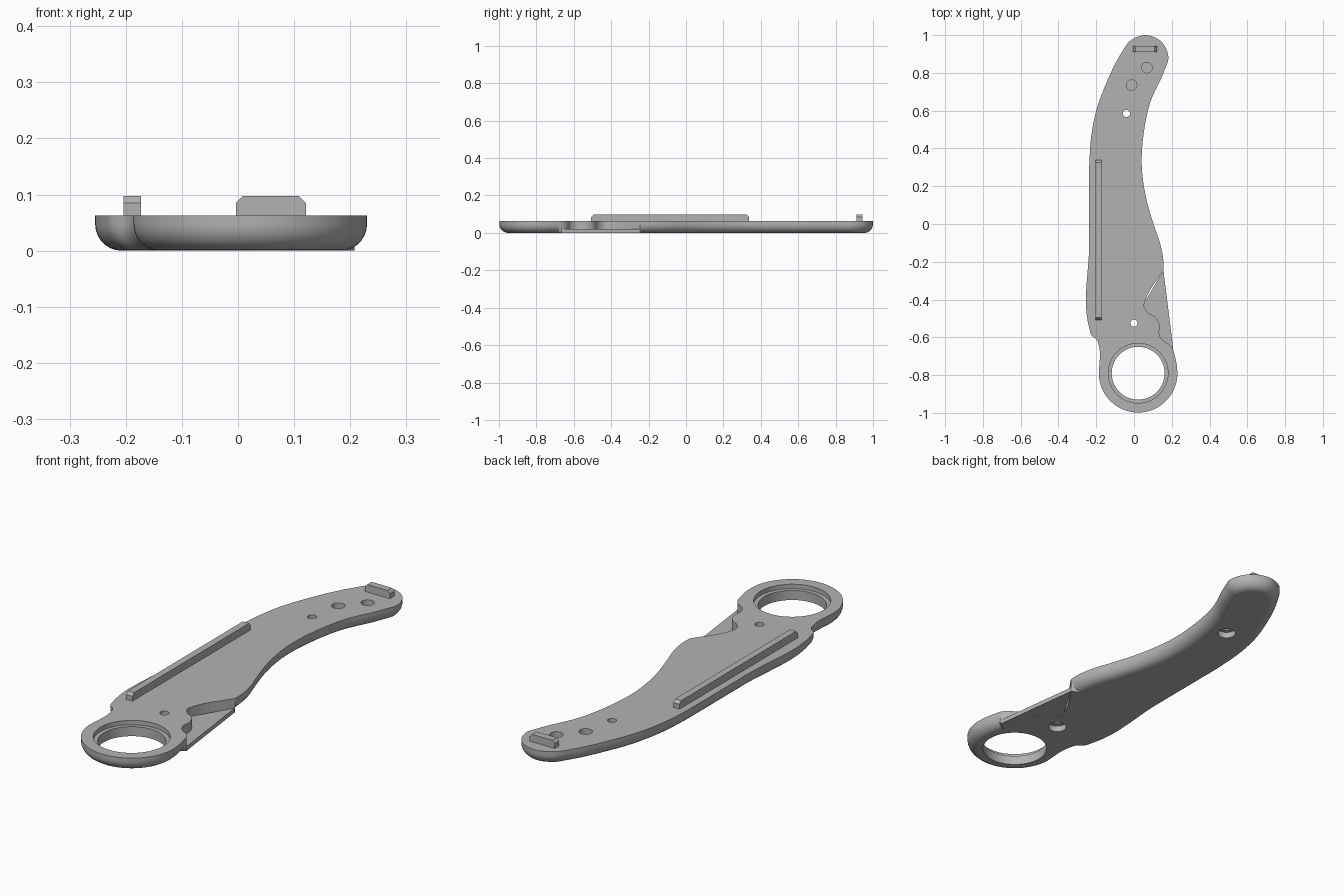
import bpy, bmesh, math
from mathutils import Vector

if "Cube" in bpy.data.objects:
    bpy.data.objects.remove(bpy.data.objects["Cube"], do_unlink=True)

TOP, FILLET, STEPS = 0.063, 0.047, 7
RING = Vector((0.022, -0.79))

grey = bpy.data.materials.new("plain grey")
grey.use_nodes = True
grey.diffuse_color = (0.45, 0.45, 0.45, 1)
grey.node_tree.nodes["Principled BSDF"].inputs["Base Color"].default_value = (0.45, 0.45, 0.45, 1)


def make_object(name, bm):
    bmesh.ops.recalc_face_normals(bm, faces=bm.faces)
    mesh = bpy.data.meshes.new(name)
    bm.to_mesh(mesh)
    bm.free()
    obj = bpy.data.objects.new(name, mesh)
    bpy.context.collection.objects.link(obj)
    mesh.materials.append(grey)
    return obj


def activate(obj):
    bpy.ops.object.select_all(action='DESELECT')
    obj.select_set(True)
    bpy.context.view_layer.objects.active = obj


def loft(name, rings):
    """Closed solid through a stack of matching point loops."""
    bm = bmesh.new()
    loops = [[bm.verts.new(p) for p in ring] for ring in rings]
    n = len(loops[0])
    for a, b in zip(loops, loops[1:]):
        for i in range(n):
            j = (i + 1) % n
            bm.faces.new((a[i], a[j], b[j], b[i]))
    bm.faces.new(loops[0])
    bm.faces.new(loops[-1])
    return make_object(name, bm)


def prism(name, pts, z0, z1):
    return loft(name, [[(x, y, z) for x, y in pts] for z in (z0, z1)])


def spline(pts, spacing=0.012):
    """Smooth open curve through the points, evenly sampled."""
    p = [Vector(q) for q in pts]
    p = [p[0] * 2 - p[1]] + p + [p[-1] * 2 - p[-2]]
    out = []
    for a, b, c, d in zip(p, p[1:], p[2:], p[3:]):
        n = max(2, round((c - b).length / spacing))
        # tangents follow chord lengths so uneven spacing does not bulge
        la, lb, lc = (b - a).length, (c - b).length, (d - c).length
        m1 = ((b - a) / la * lb + (c - b) / lb * la) / (la + lb) * lb
        m2 = ((c - b) / lb * lc + (d - c) / lc * lb) / (lb + lc) * lb
        for k in range(n):
            t = k / n
            out.append(b * (2*t**3 - 3*t**2 + 1) + m1 * (t**3 - 2*t**2 + t)
                       + c * (3*t**2 - 2*t**3) + m2 * (t**3 - t**2))
    return out


def arc(centre, r, start, end, n):
    return [centre + Vector((math.cos(a), math.sin(a))) * r
            for a in (math.radians(start + (end - start) * k / n) for k in range(n))]


# Outline, counter-clockwise: ring flank, notch, inner curve, end cap, back, neck, ring
flank = spline([(0.23, -0.79), (0.227, -0.75), (0.208, -0.665)])
notch = spline([(0.208, -0.665), (0.19, -0.64), (0.15, -0.615), (0.135, -0.59), (0.135, -0.535),
                (0.12, -0.5), (0.07, -0.465), (0.053, -0.435), (0.062, -0.4), (0.156, -0.245)])
handle = spline([(0.156, -0.245), (0.155, -0.19), (0.14, -0.11), (0.11, -0.02), (0.066, 0.13),
                 (0.041, 0.31), (0.05, 0.47), (0.085, 0.64), (0.16, 0.81), (0.182, 0.88),
                 (0.148, 0.962), (0.06, 1.0), (-0.02, 0.97), (-0.07, 0.9), (-0.145, 0.75),
                 (-0.2, 0.6), (-0.228, 0.45), (-0.237, 0.31)])
neck = spline([(-0.237, 0.31), (-0.237, -0.1), (-0.237, -0.55), (-0.225, -0.59),
               (-0.197, -0.613), (-0.185, -0.65), (-0.185, -0.78)])
loop = arc(RING, 0.208, 180, 360, 60)
outline = flank + notch + handle + neck + loop
weight = [1] * len(flank) + [0] * len(notch) + [1] * (len(handle) + len(neck) + len(loop))
weight[len(flank) + len(notch)] = 0

# Inward directions, softened over neighbours so tight corners do not fold
n = len(outline)
inward = []
for i in range(n):
    t = outline[(i + 4) % n] - outline[i - 4]
    inward.append(Vector((-t.y, t.x)).normalized())

# Main plate with the lower rim rounded
rings = [[(p.x, p.y, TOP) for p in outline]]
for s in range(STEPS + 1):
    a = math.pi / 2 * s / STEPS
    inset, z = FILLET * (1 - math.cos(a)), FILLET * (1 - math.sin(a))
    rings.append([(*(p + d * inset * w), z) for p, d, w in zip(outline, inward, weight)])
body = loft("handle_plate", rings)

# Ring opening with its step, screw holes with bores below, blind pin holes
cuts = [(RING, 0.14, -0.1, 0.2), (RING, 0.158, TOP - 0.02, 0.2)]
for c in ((-0.04, 0.585), (0.0, -0.525)):
    cuts += [(Vector(c), 0.019, -0.1, 0.2), (Vector(c), 0.04, -0.1, 0.028)]
for c in ((-0.013, 0.735), (0.068, 0.828)):
    cuts.append((Vector(c), 0.028, 0.025, 0.2))
for centre, r, z0, z1 in cuts:
    cutter = prism("cutter", arc(centre, r, 0, 360, 64 if r > 0.1 else 32), z0, z1)
    cutter.hide_render = True
    mod = body.modifiers.new("hole", 'BOOLEAN')
    mod.operation, mod.solver, mod.object = 'DIFFERENCE', 'EXACT', cutter
    activate(body)
    bpy.ops.object.modifier_apply(modifier=mod.name)
    bpy.data.objects.remove(cutter, do_unlink=True)
activate(body)
bpy.ops.object.shade_smooth_by_angle(angle=math.radians(32))
weighted = body.modifiers.new("flat caps", 'WEIGHTED_NORMAL')
weighted.keep_sharp = True

# Thin web filling the floor of the notch
prism("notch_web", [(0.156, -0.246), (0.208, -0.665), (0.12, -0.66), (0.1, -0.55), (0.04, -0.44)],
      0.0005, 0.02)


def tab(name, x0, x1, y0, y1, along):
    """Raised bar whose upper end corners are chamfered."""
    hi, c, base = 0.097, 0.012, TOP - 0.01
    a, b = (x0, x1) if along == 'x' else (y0, y1)
    side = [(a, base), (b, base), (b, hi - c), (b - c, hi), (a + c, hi), (a, hi - c)]
    if along == 'x':
        return loft(name, [[(u, y, z) for u, z in side] for y in (y0, y1)])
    return loft(name, [[(x, u, z) for u, z in side] for x in (x0, x1)])


tab("long_rail", -0.204, -0.173, -0.507, 0.338, 'y')
tab("end_tab", -0.004, 0.121, 0.911, 0.943, 'x')
